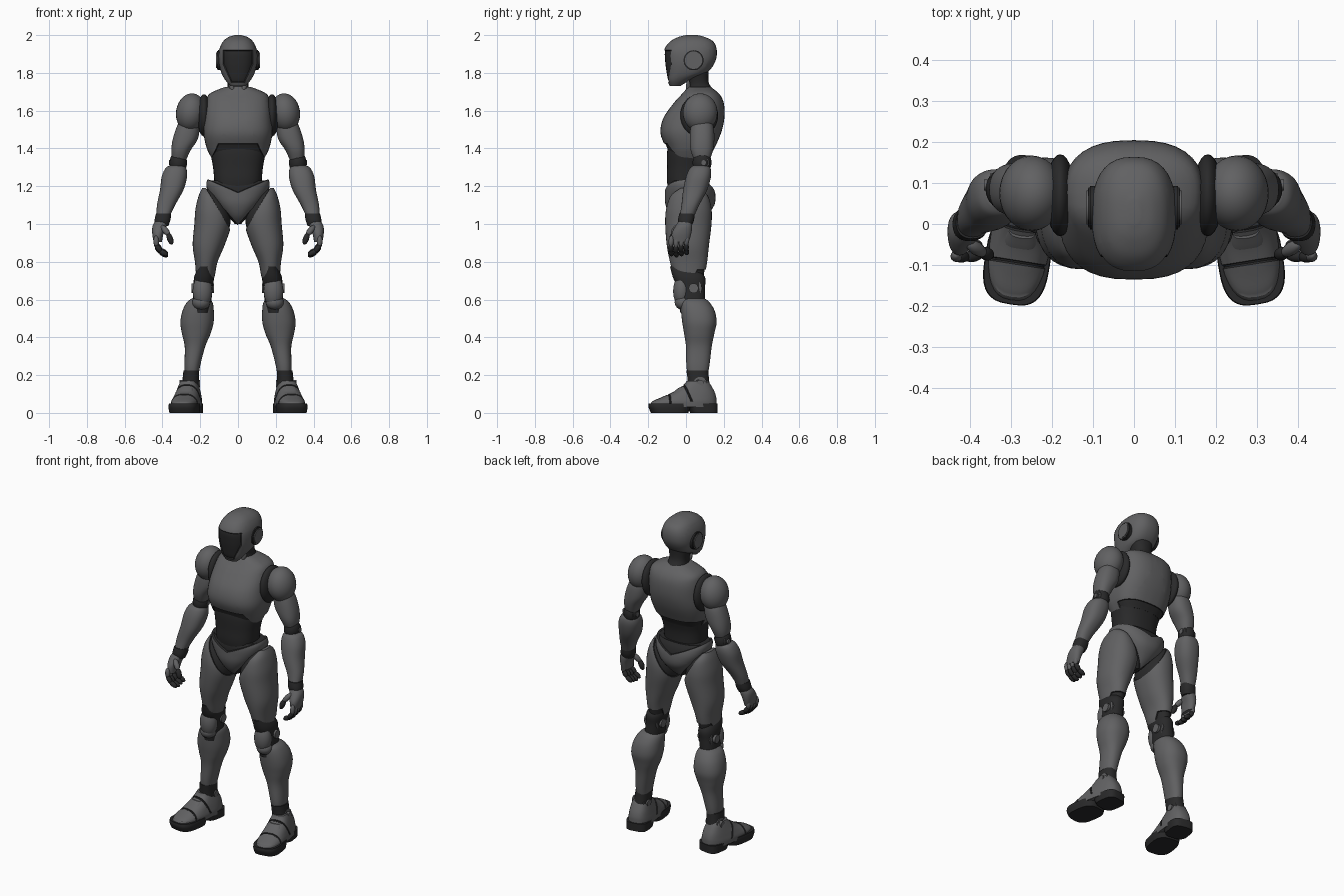
import bpy, bmesh, math
from mathutils import Matrix, Vector

cube = bpy.data.objects.get("Cube")
if cube:
    bpy.data.objects.remove(cube)


def material(name, value):
    m = bpy.data.materials.new(name)
    m.use_nodes = True
    m.diffuse_color = (value, value, value * 1.03, 1)
    m.node_tree.nodes["Principled BSDF"].inputs["Base Color"].default_value = m.diffuse_color
    return m


MATS = [material("armour grey", 0.12), material("joint black", 0.022)]
GREY, DARK = 0, 1
parts = []


def add_object(name, mesh):
    ob = bpy.data.objects.new(name, mesh)
    bpy.context.collection.objects.link(ob)
    parts.append(ob)


def finish(bm, name, pair=False):
    """Turn a bmesh into an object, or into a left and right pair."""
    bmesh.ops.recalc_face_normals(bm, faces=bm.faces)
    me = bpy.data.meshes.new(name)
    bm.to_mesh(me)
    bm.free()
    for m in MATS:
        me.materials.append(m)
    if pair:
        other = me.copy()
        other.transform(Matrix.Scale(-1, 4, (1, 0, 0)))
        other.flip_normals()
        add_object("left_" + name, me)
        add_object("right_" + name, other)
    else:
        add_object(name, me)


def colour(bm, mat):
    for f in bm.faces:
        f.material_index = mat
    return bm


def spline(a, b, c, d, t):
    return [0.5 * (2 * q + (r - p) * t + (2 * p - 5 * q + 4 * r - s) * t * t
                   + (3 * q - p - 3 * r + s) * t ** 3) for p, q, r, s in zip(a, b, c, d)]


def loft(rings, mat=GREY, power=2.3, sides=36, steps=5):
    """Smooth body through rings of (z, centre x, half width, front y, back y)."""
    ext = [rings[0]] + rings + [rings[-1]]
    rows = [spline(*ext[i:i + 4], k / steps) for i in range(len(rings) - 1) for k in range(steps)]
    bm = bmesh.new()
    loops = []
    for z, cx, rx, yf, yb in rows + [rings[-1]]:
        loop = []
        for k in range(sides):
            a = math.tau * k / sides
            c, s = math.cos(a), math.sin(a)
            u, v = (math.copysign(abs(w) ** (2 / power), w) for w in (c, s))
            loop.append(bm.verts.new((cx + rx * u, (yf + yb) / 2 + (yb - yf) / 2 * v, z)))
        loops.append(loop)
    for low, high in zip(loops, loops[1:]):
        for k in range(sides):
            n = (k + 1) % sides
            bm.faces.new((low[k], low[n], high[n], high[k]))
    bm.faces.new(loops[0][::-1])
    bm.faces.new(loops[-1])
    return colour(bm, mat)


def line(x1, z1, x2, z2):
    """Upright plane over a front-view line; inside is right of the travel."""
    n = Vector((z1 - z2, 0, x2 - x1))
    return n, n.dot(Vector((x1, 0, z1)))


def both(plane):
    n, d = plane
    return [plane, (Vector((-n.x, n.y, n.z)), d)]


def half(x, y, z, d):
    return Vector((x, y, z)), d


def paint(bm, planes, mat=DARK, depth=0.006):
    """Cut the region inside all planes, colour it and sink it."""
    for n, d in planes:
        bmesh.ops.bisect_plane(bm, geom=bm.verts[:] + bm.edges[:] + bm.faces[:],
                               plane_co=n * (d / n.length_squared), plane_no=n)
    region = [f for f in bm.faces
              if all(n.dot(f.calc_center_median()) < d for n, d in planes)]
    for f in region:
        f.material_index = mat
    if depth and region:
        bmesh.ops.recalc_face_normals(bm, faces=bm.faces)
        rim = bmesh.ops.inset_region(bm, faces=region, thickness=0.003, depth=-depth)
        for f in rim["faces"]:
            f.material_index = mat
    return bm


def ball(name, centre, radii, mat=GREY, tilt=0, pair=True):
    bm = bmesh.new()
    m = Matrix.Translation(centre) @ Matrix.Rotation(tilt, 4, 'Y') @ Matrix.Diagonal((*radii, 1))
    bmesh.ops.create_uvsphere(bm, u_segments=28, v_segments=16, radius=1, matrix=m)
    finish(colour(bm, mat), name, pair)


def disc(name, centre, radius, width, mat=GREY):
    """Hinge cover on a sideways axis."""
    bm = bmesh.new()
    m = Matrix.Translation(centre) @ Matrix.Rotation(math.pi / 2, 4, 'Y')
    bmesh.ops.create_cone(bm, cap_ends=True, segments=28, radius1=radius, radius2=radius,
                          depth=width, matrix=m)
    rims = [e for e in bm.edges if e.calc_face_angle(0) > 1]
    bmesh.ops.bevel(bm, geom=rims, offset=width * 0.15, segments=2, affect='EDGES')
    finish(colour(bm, mat), name, True)


def digit(name, path, radius):
    """Finger of rounded segments, armoured on the first one."""
    for i, (a, b) in enumerate(zip(path, path[1:])):
        a, b = Vector(a), Vector(b)
        turn = (b - a).to_track_quat('Z', 'Y').to_matrix().to_4x4()
        size = Matrix.Diagonal((radius, radius, (b - a).length / 2 + radius * 0.6, 1))
        bm = bmesh.new()
        bmesh.ops.create_uvsphere(bm, u_segments=12, v_segments=8, radius=1,
                                  matrix=Matrix.Translation((a + b) / 2) @ turn @ size)
        finish(colour(bm, DARK if i else GREY), f"{name}_segment_{i + 1}", True)


# Head with sunken visor
head = loft([(1.73, 0, .04, -.085, -.03), (1.76, 0, .066, -.1, .02), (1.80, 0, .088, -.108, .11),
             (1.86, 0, .102, -.116, .155), (1.92, 0, .1, -.116, .163), (1.965, 0, .08, -.085, .145),
             (1.99, 0, .05, -.04, .1), (2.0, 0, .015, .0, .06)], power=2.5)
paint(head, [half(0, 0, 1, 1.922), half(0, 0, -1, -1.748), half(0, 1, 0, -.045)]
      + both(half(1, 0, 0, .08)) + both(line(.082, 1.85, .036, 1.75)))
finish(head, "head")
disc("ear_ring", (.098, .04, 1.867), .053, .026, DARK)
disc("ear_cover", (.102, .04, 1.867), .046, .028)

# Neck
finish(loft([(1.62, 0, .07, .0, .17), (1.70, 0, .062, .005, .15), (1.75, 0, .055, .01, .12),
             (1.82, 0, .07, -.02, .12)], DARK), "neck")
ball("throat_plate", (.034, .012, 1.725), (.012, .012, .04), tilt=.4)

# Chest with spine channel and abdomen opening
chest = loft([(1.34, 0, .135, -.085, .12), (1.40, 0, .165, -.105, .15), (1.48, 0, .182, -.135, .185),
              (1.56, 0, .178, -.12, .203), (1.64, 0, .17, -.065, .2), (1.69, 0, .15, -.02, .175),
              (1.725, 0, .07, .01, .13)], power=2.6)
paint(chest, [half(0, 0, 1, 1.425), half(0, 1, 0, .0)] + both(line(.105, 1.425, .15, 1.33)))
paint(chest, [half(0, -1, 0, -.07), half(0, 0, -1, -1.40)] + both(line(.012, 1.42, .045, 1.70)),
      depth=.012)
paint(chest, [half(0, -1, 0, -.04)] + [half(0, 0, 1, 1.385)])
finish(chest, "chest")
finish(loft([(1.12, 0, .12, -.08, .1), (1.22, 0, .125, -.1, .1), (1.30, 0, .132, -.1, .105),
             (1.38, 0, .145, -.1, .125), (1.44, 0, .14, -.09, .12)], DARK, 2.4), "abdomen")

# Pelvis with dipped waistline and hip cutouts
pelvis = loft([(.995, 0, .02, -.03, .05), (1.04, 0, .06, -.08, .105), (1.10, 0, .115, -.108, .15),
               (1.16, 0, .155, -.112, .155), (1.21, 0, .168, -.108, .14),
               (1.24, 0, .16, -.09, .115)], power=2.4)
paint(pelvis, both(line(.16, 1.235, 0, 1.165)), depth=.012)
for side in both(line(.03, 1.03, .16, 1.18)):
    paint(pelvis, [side])
finish(pelvis, "pelvis")

# Legs
thigh = loft([(.69, .175, .04, -.045, .095), (.73, .172, .05, -.065, .1), (.80, .168, .06, -.085, .112),
              (.89, .155, .085, -.102, .122), (1.0, .133, .098, -.11, .135), (1.08, .135, .09, -.105, .135),
              (1.15, .15, .058, -.08, .115), (1.19, .16, .03, -.03, .07)], power=2.2)
paint(thigh, [line(.17, 1.19, .04, .97)])
paint(thigh, [half(0, -1, .5, .32), half(0, 0, 1, .76)])
finish(thigh, "thigh", True)
finish(loft([(.53, .195, .045, -.03, .1), (.60, .19, .05, -.04, .1), (.66, .185, .05, -.045, .1),
             (.72, .18, .052, -.07, .1), (.775, .178, .03, -.085, .05)], DARK), "knee_joint", True)
ball("kneecap", (.188, -.022, .645), (.052, .046, .085))
ball("knee_guard", (.195, -.015, .585), (.047, .045, .04))
disc("knee_hinge", (.186, .04, .66), .044, .12)
shin = loft([(.19, .245, .036, .012, .112), (.25, .242, .042, .002, .124), (.35, .228, .054, .0, .136),
             (.42, .221, .076, -.01, .15), (.48, .217, .088, -.02, .162), (.54, .211, .083, -.026, .152),
             (.585, .203, .068, -.025, .125), (.605, .2, .045, -.01, .1)])
finish(shin, "shin", True)
finish(loft([(.08, .26, .05, .0, .14), (.15, .252, .044, .01, .125), (.225, .247, .042, .002, .118)],
            DARK), "ankle", True)
disc("ankle_hinge", (.255, .075, .155), .036, .108)


# Feet, turned out a little
def foot_part(bm, name):
    turn = Matrix.Translation((.27, 0, 0)) @ Matrix.Rotation(math.radians(9), 4, 'Z')
    bmesh.ops.transform(bm, matrix=turn, verts=bm.verts)
    finish(bm, name, True)


foot_part(loft([(0, 0, .076, -.185, .01), (.03, 0, .08, -.198, .02), (.05, 0, .078, -.197, .03)],
               DARK, 3), "toe_sole")
foot_part(loft([(0, 0, .066, .025, .165), (.05, 0, .069, .0, .167)], DARK, 3.4), "heel_sole")
shoe = loft([(.032, 0, .074, -.193, .162), (.06, 0, .074, -.18, .162), (.085, 0, .068, -.125, .16),
             (.115, 0, .06, -.06, .15), (.15, 0, .05, -.01, .13), (.17, 0, .042, .005, .115)], power=2.7)
paint(shoe, [half(0, 1, 0, -.09), half(0, -1, 0, .1)], depth=.004)
paint(shoe, [half(0, 1, .4, .05), half(0, -1, -.4, -.038), half(0, 0, -1, -.06)], depth=.004)
foot_part(shoe, "shoe")
foot_part(loft([(.06, 0, .05, -.085, .0), (.1, 0, .048, -.075, .02), (.135, 0, .035, -.035, .03)],
               GREY, 3), "instep_plate")

# Arms
ball("shoulder_joint", (.18, .07, 1.575), (.036, .1, .112), DARK)
ball("shoulder_guard", (.25, .075, 1.59), (.078, .092, .102), tilt=-.15)
finish(loft([(1.335, .312, .036, .045, .125), (1.39, .302, .051, .025, .143), (1.45, .279, .066, .02, .15),
             (1.52, .262, .06, .025, .145), (1.57, .25, .045, .04, .12)]), "upper_arm", True)
ball("elbow_joint", (.316, .085, 1.325), (.046, .05, .062), DARK)
disc("elbow_hinge", (.318, .095, 1.325), .028, .096)
finish(loft([(1.045, .395, .036, -.033, .045), (1.10, .381, .048, -.024, .07),
             (1.18, .351, .062, -.015, .112), (1.25, .337, .067, .0, .132),
             (1.295, .329, .055, .02, .13), (1.31, .326, .035, .04, .11)]), "forearm", True)
finish(loft([(.99, .405, .036, -.038, .03), (1.02, .4, .042, -.042, .042), (1.055, .394, .04, -.036, .046)],
            DARK), "wrist", True)

# Hands
finish(loft([(.905, .425, .022, -.075, .015), (.95, .424, .03, -.075, .028), (.99, .415, .037, -.055, .033),
             (1.02, .405, .03, -.035, .028)]), "palm", True)
for i, name in enumerate(("index", "middle", "ring", "little")):
    y, drop = -.077 + .027 * i, .006 * abs(i - 1)
    digit(name + "_finger", [(.434, y, .93), (.432, y - .003, .88 + drop), (.41, y - .003, .85 + drop),
                             (.378, y, .832 + drop)], .0145)
digit("thumb", [(.40, -.05, .985), (.368, -.07, .945), (.352, -.075, .9)], .0165)

# Smooth shading with crisp edges
bpy.ops.object.select_all(action='DESELECT')
for ob in parts:
    ob.select_set(True)
bpy.context.view_layer.objects.active = parts[0]
bpy.ops.object.shade_smooth_by_angle(angle=math.radians(35))
